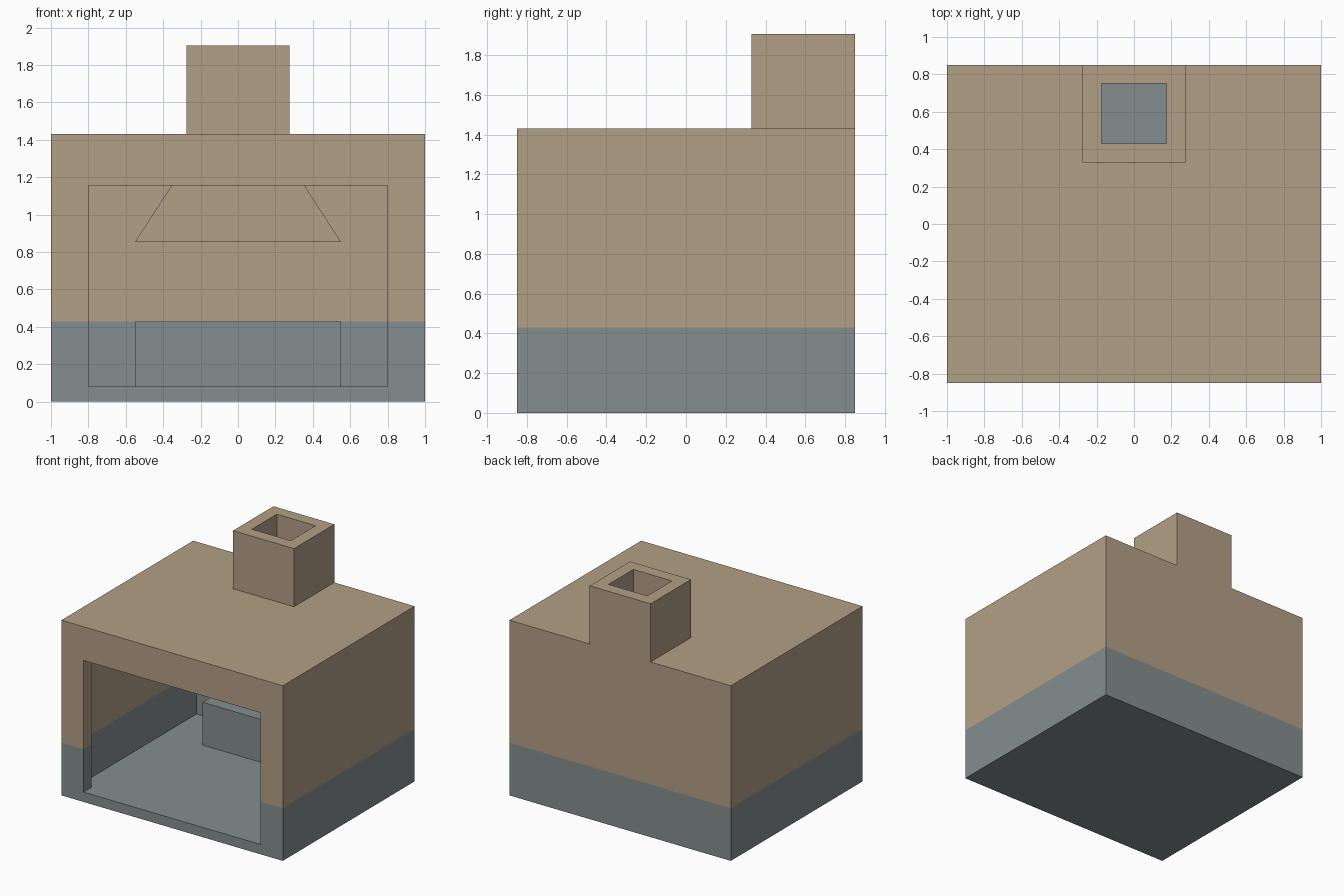
import bpy, bmesh

if "Cube" in bpy.data.objects:
    bpy.data.objects.remove(bpy.data.objects["Cube"])

SPLIT = 0.43          # height of the stone base / hearth top
CEIL, ROOF = 1.28, 1.43


def material(name, rgb):
    m = bpy.data.materials.new(name)
    m.diffuse_color = (*rgb, 1)
    m.use_nodes = True
    m.node_tree.nodes["Principled BSDF"].inputs["Base Color"].default_value = m.diffuse_color
    return m


stone = material("stone", (0.235, 0.27, 0.275))
clay = material("clay", (0.45, 0.35, 0.24))


def add_object(name, bm, *mats):
    bmesh.ops.recalc_face_normals(bm, faces=bm.faces)
    mesh = bpy.data.meshes.new(name)
    bm.to_mesh(mesh)
    bm.free()
    for m in mats:
        mesh.materials.append(m)
    ob = bpy.data.objects.new(name, mesh)
    bpy.context.collection.objects.link(ob)
    return ob


def loft(name, bottom, top, z0, z1, *mats):
    """Closed solid between two outlines with equal point counts."""
    bm = bmesh.new()
    a = [bm.verts.new((x, y, z0)) for x, y in bottom]
    b = [bm.verts.new((x, y, z1)) for x, y in top]
    bm.faces.new(a)
    bm.faces.new(b)
    for i in range(len(a)):
        j = (i + 1) % len(a)
        bm.faces.new((a[i], a[j], b[j], b[i]))
    return add_object(name, bm, *mats)


def box(name, half_x, y0, y1, z0, z1, *mats):
    outline = [(-half_x, y0), (half_x, y0), (half_x, y1), (-half_x, y1)]
    return loft(name, outline, outline, z0, z1, *mats)


# Outer building with chimney, hollowed by room, doorway and flue
building = box("building_shell", 1.0, -0.85, 0.85, 0, ROOF, stone, clay)
steps = [
    ("UNION", box("chimney_helper", 0.275, 0.33, 0.85, 1.35, 1.905)),
    ("DIFFERENCE", box("room_cutter", 0.9, -0.75, 0.75, 0.08, CEIL)),
    ("DIFFERENCE", box("doorway_cutter", 0.8, -1.0, -0.7, 0.08, 1.155)),
    ("DIFFERENCE", box("flue_cutter", 0.175, 0.43, 0.75, 1.2, 2.1)),
]
for op, helper in steps:
    mod = building.modifiers.new(helper.name, "BOOLEAN")
    mod.operation, mod.object, mod.solver = op, helper, "EXACT"

# Bake the booleans, then split the walls into stone base and clay top
bm = bmesh.new()
bm.from_object(building, bpy.context.evaluated_depsgraph_get())
building.modifiers.clear()
for _, helper in steps:
    bpy.data.objects.remove(helper)
bmesh.ops.bisect_plane(bm, geom=bm.verts[:] + bm.edges[:] + bm.faces[:],
                       plane_co=(0, 0, SPLIT), plane_no=(0, 0, 1))
for f in bm.faces:
    f.material_index = int(f.calc_center_median().z > SPLIT)
bm.to_mesh(building.data)
bm.free()

# Hearth block against the back wall
box("hearth", 0.55, 0.33, 0.75, 0.08, SPLIT, stone)


# Flared smoke hood, open towards the back wall and up into the flue
def hood_outline(w):
    i = w - 0.1
    return [(-w, 0.75), (-w, 0.33), (w, 0.33), (w, 0.75),
            (i, 0.75), (i, 0.43), (-i, 0.43), (-i, 0.75)]


loft("smoke_hood", hood_outline(0.55), hood_outline(0.275), 0.855, CEIL, clay)
